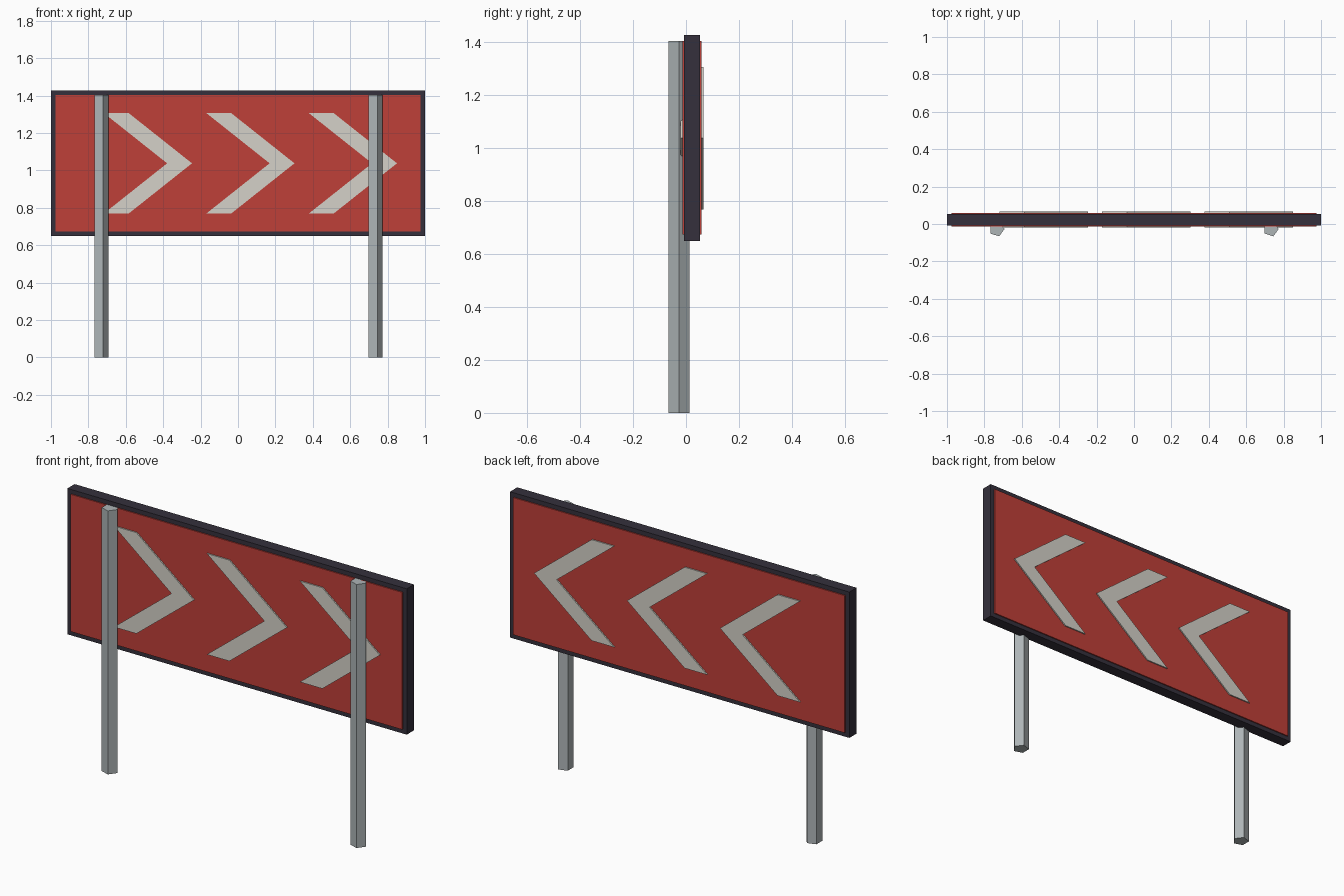
import bpy, bmesh
from math import cos, sin, tau
from mathutils import Vector

if "Cube" in bpy.data.objects:
    bpy.data.objects.remove(bpy.data.objects["Cube"])


def material(name, rgb):
    m = bpy.data.materials.new(name)
    m.diffuse_color = (*rgb, 1)
    m.use_nodes = True
    m.node_tree.nodes["Principled BSDF"].inputs["Base Color"].default_value = m.diffuse_color
    return m


def prism(name, outline, offset, mat=None):
    """Extrude a flat 3D outline along an offset vector."""
    bm = bmesh.new()
    face = bm.faces.new([bm.verts.new(p) for p in outline])
    ext = bmesh.ops.extrude_face_region(bm, geom=[face], use_keep_orig=True)
    moved = [g for g in ext["geom"] if isinstance(g, bmesh.types.BMVert)]
    bmesh.ops.translate(bm, verts=moved, vec=Vector(offset))
    bmesh.ops.recalc_face_normals(bm, faces=bm.faces)
    mesh = bpy.data.meshes.new(name)
    bm.to_mesh(mesh)
    bm.free()
    obj = bpy.data.objects.new(name, mesh)
    bpy.context.collection.objects.link(obj)
    if mat:
        mesh.materials.append(mat)
    return obj


def slab(name, outline_xz, y0, y1, mat):
    return prism(name, [(x, y0, z) for x, z in outline_xz], (0, y1 - y0, 0), mat)


def rect(half_x, z0, z1):
    return [(-half_x, z0), (half_x, z0), (half_x, z1), (-half_x, z1)]


dark = material("frame_dark", (0.035, 0.03, 0.045))
red = material("sign_red", (0.52, 0.05, 0.04))
white = material("chevron_white", (0.66, 0.64, 0.58))
steel = material("post_steel", (0.42, 0.46, 0.47))

# Board: dark frame with the red panel standing slightly proud on both faces
slab("sign_frame", rect(1.0, 0.65, 1.427), -0.0075, 0.053, dark)
slab("sign_panel", rect(0.977, 0.673, 1.404), -0.0135, 0.059, red)

# Three chevrons pointing to +x, raised on both faces
mid, half = 1.038, 0.269
for i in range(3):
    x = -0.718 + 0.548 * i
    outline = [(x, mid + half), (x + 0.133, mid + half), (x + 0.472, mid),
               (x + 0.133, mid - half), (x, mid - half), (x + 0.339, mid)]
    slab(f"chevron_{i + 1}", outline, -0.02, 0.0655, white)

# Five-sided posts
R = 0.0415
for side, cx in (("left", -0.734), ("right", 0.732)):
    ring = [(cx + R * cos(tau * k / 5), -0.0265 + R * sin(tau * k / 5), 0) for k in range(5)]
    prism(f"{side}_post", ring, (0, 0, 1.404), steel)
